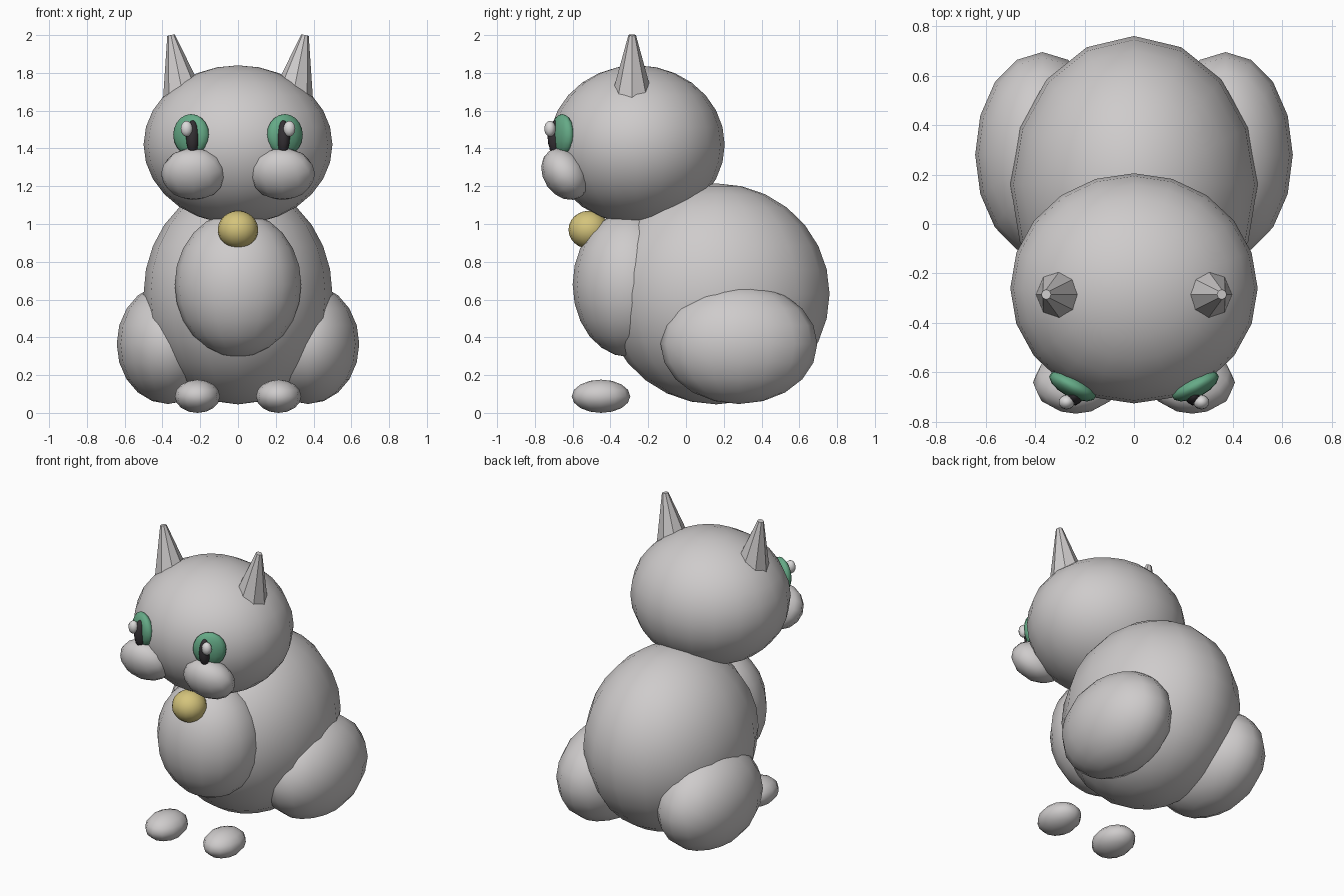
import bpy
import math
from mathutils import Matrix, Vector

cube = bpy.data.objects.get("Cube")
if cube:
    bpy.data.objects.remove(cube, do_unlink=True)


def material(name, rgb):
    mat = bpy.data.materials.new(name)
    mat.use_nodes = True
    mat.diffuse_color = (*rgb, 1)
    mat.node_tree.nodes["Principled BSDF"].inputs["Base Color"].default_value = (*rgb, 1)
    return mat


fur = material("grey fur", (0.62, 0.60, 0.60))
green = material("green iris", (0.13, 0.40, 0.24))
dark = material("dark pupil", (0.035, 0.03, 0.035))
gold = material("gold bell", (0.66, 0.55, 0.20))
white = material("eye shine", (0.70, 0.69, 0.69))


def ellipsoid(name, center, radii, mat, sides=16, rings=10, tilt=0, turn=0):
    """Smooth low-poly ellipsoid; tilt is about x and turn about z, in degrees."""
    bpy.ops.mesh.primitive_uv_sphere_add(segments=sides, ring_count=rings, radius=1)
    obj = bpy.context.object
    obj.name = name
    rot = Matrix.Rotation(math.radians(turn), 4, "Z") @ Matrix.Rotation(math.radians(tilt), 4, "X")
    obj.data.transform(rot @ Matrix.Diagonal((*radii, 1)))
    obj.location = center
    obj.data.materials.append(mat)
    bpy.ops.object.shade_smooth()
    return obj


def ear(name, base, tip, base_radius, tip_radius):
    """Flat-faced blunt cone between two points."""
    axis = Vector(tip) - Vector(base)
    bpy.ops.mesh.primitive_cone_add(vertices=8, radius1=base_radius, radius2=tip_radius,
                                    depth=axis.length)
    obj = bpy.context.object
    obj.name = name
    obj.data.transform(axis.to_track_quat("Z", "Y").to_matrix().to_4x4())
    obj.location = (Vector(base) + Vector(tip)) / 2
    obj.data.materials.append(fur)


# Trunk, head and bell
ellipsoid("body", (0, 0.16, 0.63), (0.5, 0.6, 0.585), fur, 16, 14)
ellipsoid("belly", (0, -0.30, 0.68), (0.335, 0.3, 0.385), fur, 16, 12)
ellipsoid("head", (0, -0.26, 1.42), (0.5, 0.465, 0.42), fur, 20, 14)
ellipsoid("bell", (0, -0.515, 0.97), (0.107, 0.107, 0.1), gold, 16, 12)

# Mirrored parts
for side, s in (("left", 1), ("right", -1)):
    ellipsoid(side + "_haunch", (s * 0.37, 0.28, 0.365), (0.272, 0.415, 0.318), fur, 16, 10)
    ellipsoid(side + "_front_paw", (s * 0.215, -0.45, 0.088), (0.12, 0.155, 0.088), fur, 12, 8)
    ellipsoid(side + "_cheek", (s * 0.235, -0.64, 1.265), (0.173, 0.115, 0.148), fur, 12, 8, tilt=35)
    ellipsoid(side + "_iris", (s * 0.248, -0.655, 1.472), (0.104, 0.046, 0.11), green, 14, 10, turn=s * 27)
    ellipsoid(side + "_pupil", (s * 0.238, -0.69, 1.46), (0.036, 0.045, 0.09), dark, 12, 8, turn=s * 20)
    ellipsoid(side + "_eye_shine", (s * 0.272, -0.72, 1.504), (0.033, 0.03, 0.042), white, 10, 8)
    ear(side + "_ear", (s * 0.275, -0.285, 1.6), (s * 0.355, -0.285, 2.0), 0.13, 0.02)
